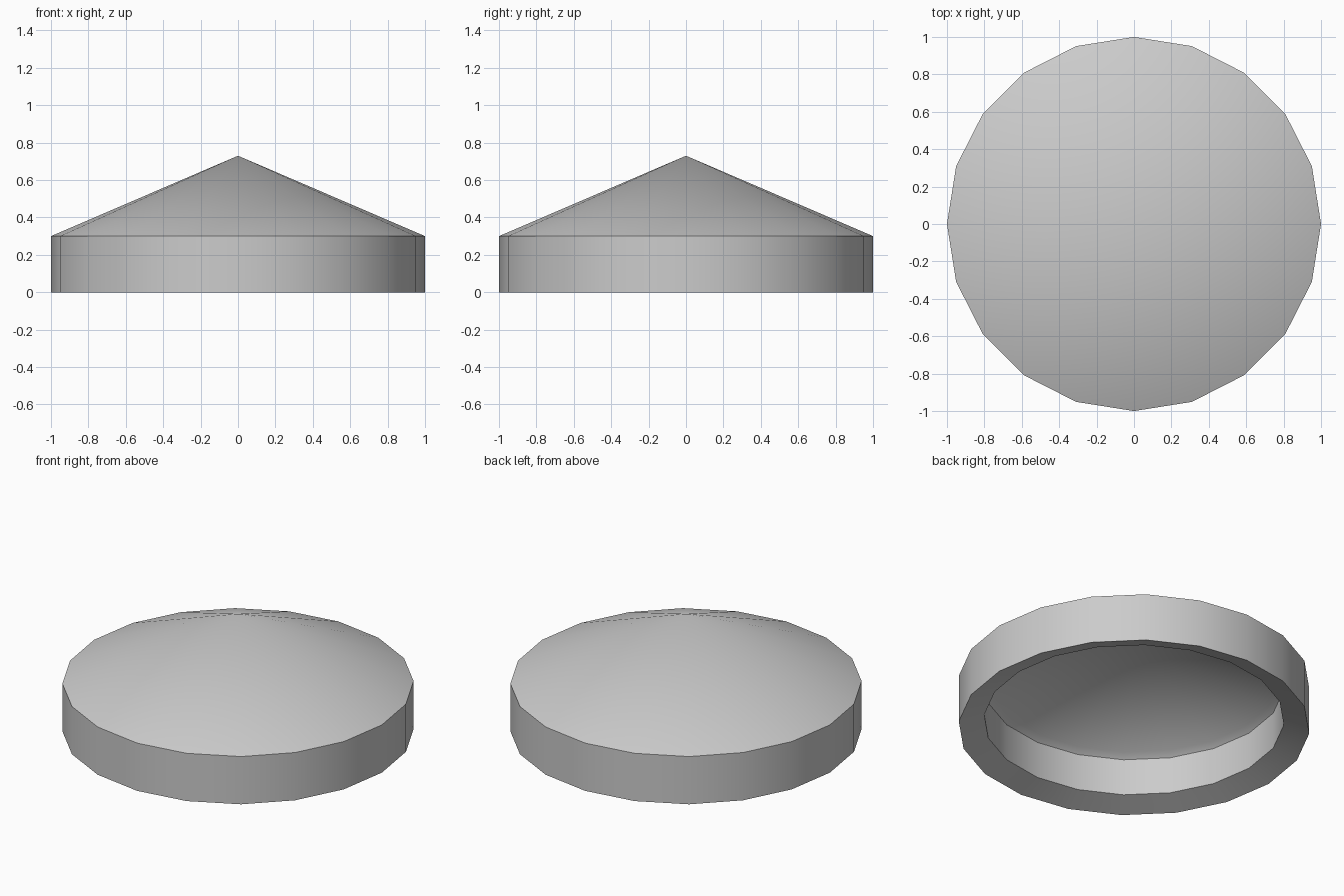
import bpy, bmesh, math

if "Cube" in bpy.data.objects:
    bpy.data.objects.remove(bpy.data.objects["Cube"])

SIDES = 20


def revolve(name, profile):
    """Spin (radius, z) points around z; zero radius makes a pole."""
    bm = bmesh.new()
    rings = []
    for r, z in profile:
        if r == 0:
            rings.append([bm.verts.new((0, 0, z))] * SIDES)
        else:
            angles = [2 * math.pi * i / SIDES for i in range(SIDES)]
            rings.append([bm.verts.new((r * math.cos(a), r * math.sin(a), z)) for a in angles])
    for low, high in zip(rings, rings[1:]):
        for i in range(SIDES):
            j = (i + 1) % SIDES
            corners = dict.fromkeys([low[i], low[j], high[j], high[i]])
            bm.faces.new(list(corners))
    bmesh.ops.recalc_face_normals(bm, faces=bm.faces)
    mesh = bpy.data.meshes.new(name)
    bm.to_mesh(mesh)
    bm.free()
    obj = bpy.data.objects.new(name, mesh)
    bpy.context.collection.objects.link(obj)
    bpy.ops.object.select_all(action='DESELECT')
    obj.select_set(True)
    bpy.context.view_layer.objects.active = obj
    bpy.ops.object.shade_smooth_by_angle(angle=math.radians(30))
    return obj


# Hollow conical lid: outer cone, wall, sloped rim, inner wall, bevel, ceiling
revolve("conical_lid", [
    (0, 0.73), (1, 0.30), (1, 0),
    (0.855, 0.05), (0.855, 0.28), (0.82, 0.31), (0, 0.62),
])
